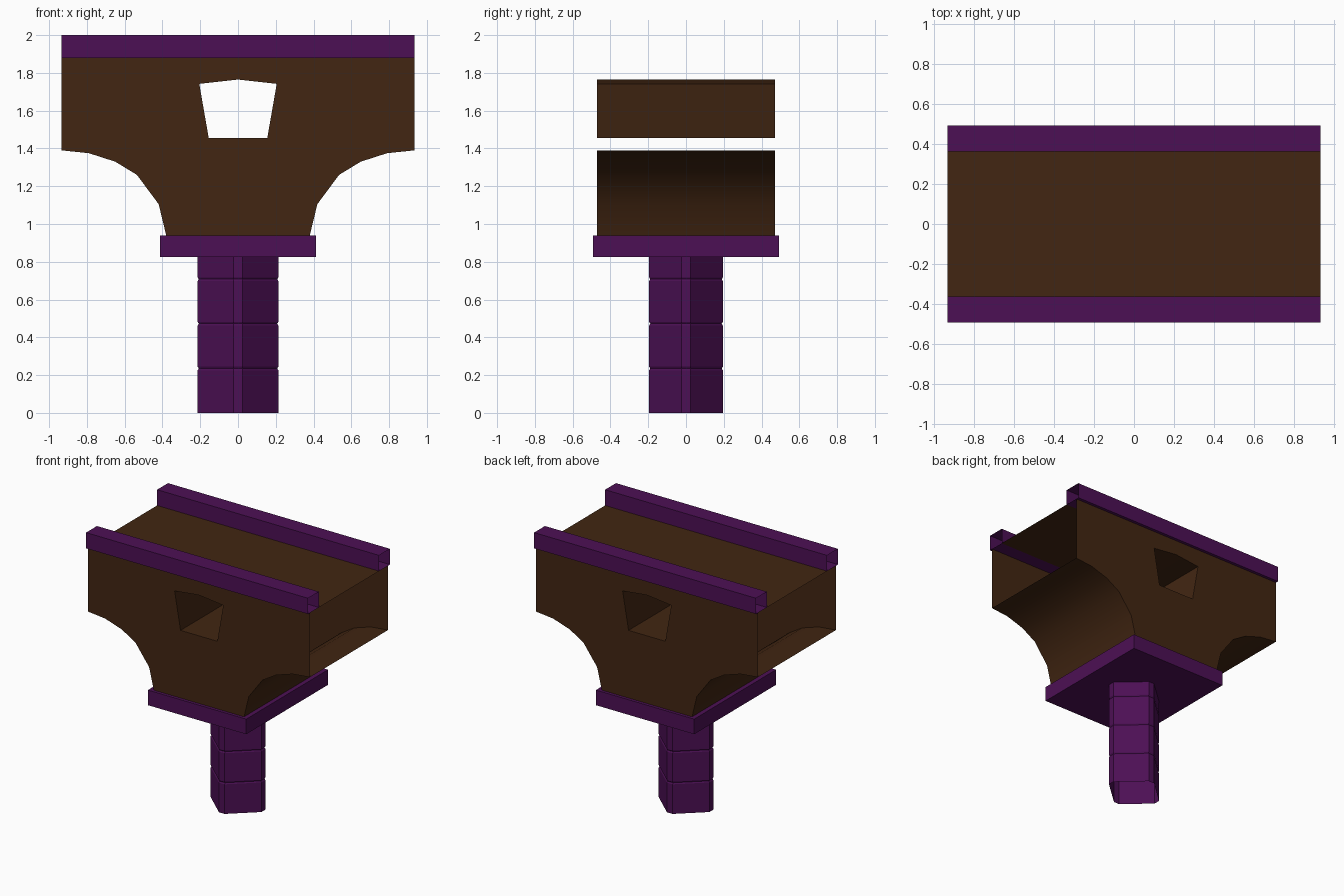
import bpy, math

cube = bpy.data.objects.get("Cube")
if cube:
    bpy.data.objects.remove(cube, do_unlink=True)


def material(name, rgb):
    m = bpy.data.materials.new(name)
    m.use_nodes = True
    m.diffuse_color = (*rgb, 1)
    bsdf = next(n for n in m.node_tree.nodes if n.type == 'BSDF_PRINCIPLED')
    bsdf.inputs["Base Color"].default_value = (*rgb, 1)
    bsdf.inputs["Roughness"].default_value = 0.9
    return m


PURPLE = material("dark purple", (0.073, 0.005, 0.09))
BROWN = material("dark brown", (0.054, 0.019, 0.006))


def build(name, verts, faces, mat):
    mesh = bpy.data.meshes.new(name)
    mesh.from_pydata(verts, [], faces)
    mesh.materials.append(mat)
    ob = bpy.data.objects.new(name, mesh)
    bpy.context.collection.objects.link(ob)
    return ob


def loft(rings):
    """Open tube of quads through equal-sized rings of points."""
    n = len(rings[0])
    verts = [p for ring in rings for p in ring]
    faces = [(k * n + i, k * n + (i + 1) % n, (k + 1) * n + (i + 1) % n, (k + 1) * n + i)
             for k in range(len(rings) - 1) for i in range(n)]
    return verts, faces


def mirror(ob, axis):
    mod = ob.modifiers.new("Mirror", 'MIRROR')
    mod.use_axis = [a == axis for a in "xyz"]
    mod.merge_threshold = 0.0005


LENGTH, WALL, DECK, PLATE_TOP, PLATE_BOTTOM = 0.935, 0.47, 1.88, 0.94, 0.825

# Body: half of the side wall, running round the arch and the window
arch = [(0.38, PLATE_TOP), (0.42, 1.105), (0.535, 1.26), (0.65, 1.33),
        (0.79, 1.375), (LENGTH, 1.39)]
window = [(0, 1.765), (0.205, 1.742), (0.155, 1.455), (0, 1.455)]
outline = [(0, PLATE_TOP)] + arch + [(LENGTH, DECK), (0, DECK)] + window
n = len(outline)
verts = [(x, y, z) for y in (-WALL, WALL) for x, z in outline]
faces = [tuple(range(n)), tuple(reversed(range(n, 2 * n)))]
# Arch underside and window lining; the ends stay open
first_window = n - len(window)
lined = list(range(1, len(arch))) + list(range(first_window, n - 1))
faces += [(i, i + n, i + n + 1, i + 1) for i in lined]
body = build("support_body", verts, faces, BROWN)
mirror(body, "x")
bpy.ops.object.select_all(action='DESELECT')
body.select_set(True)
bpy.context.view_layer.objects.active = body
bpy.ops.object.shade_smooth_by_angle(angle=math.radians(30))

# Deck between the rails
RAIL_IN, RAIL_OUT = 0.362, 0.493
build("deck", [(-LENGTH, -RAIL_IN, DECK), (LENGTH, -RAIL_IN, DECK),
               (LENGTH, RAIL_IN, DECK), (-LENGTH, RAIL_IN, DECK)], [(0, 1, 2, 3)], BROWN)

# Rails: hollow square tubes with open ends
section = [(RAIL_IN, DECK), (RAIL_IN, 2), (RAIL_OUT, 2), (RAIL_OUT, DECK)]
rail = build("rails", *loft([[(x, y, z) for y, z in section] for x in (LENGTH, -LENGTH)]), PURPLE)
mirror(rail, "y")

# Plate under the body
bpy.ops.mesh.primitive_cube_add(size=1, location=(0, 0, (PLATE_TOP + PLATE_BOTTOM) / 2))
plate = bpy.context.object
plate.name = "base_plate"
plate.scale = (0.828, 2 * RAIL_OUT, PLATE_TOP - PLATE_BOTTOM)
plate.data.materials.append(PURPLE)

# Post: diamond with chamfered corners, open below, with three shallow grooves
W, D, C = 0.214, 0.195, 0.024
diamond = [(W, -C), (W, C), (C, D), (-C, D), (-W, C), (-W, -C), (-C, -D), (C, -D)]
levels = [(0, 1)]
for groove in (0.235, 0.472, 0.708):
    levels += [(groove - 0.01, 1), (groove, 0.97), (groove + 0.01, 1)]
levels.append((PLATE_BOTTOM, 1))
build("post", *loft([[(x * s, y * s, z) for x, y in diamond] for z, s in levels]), PURPLE)
